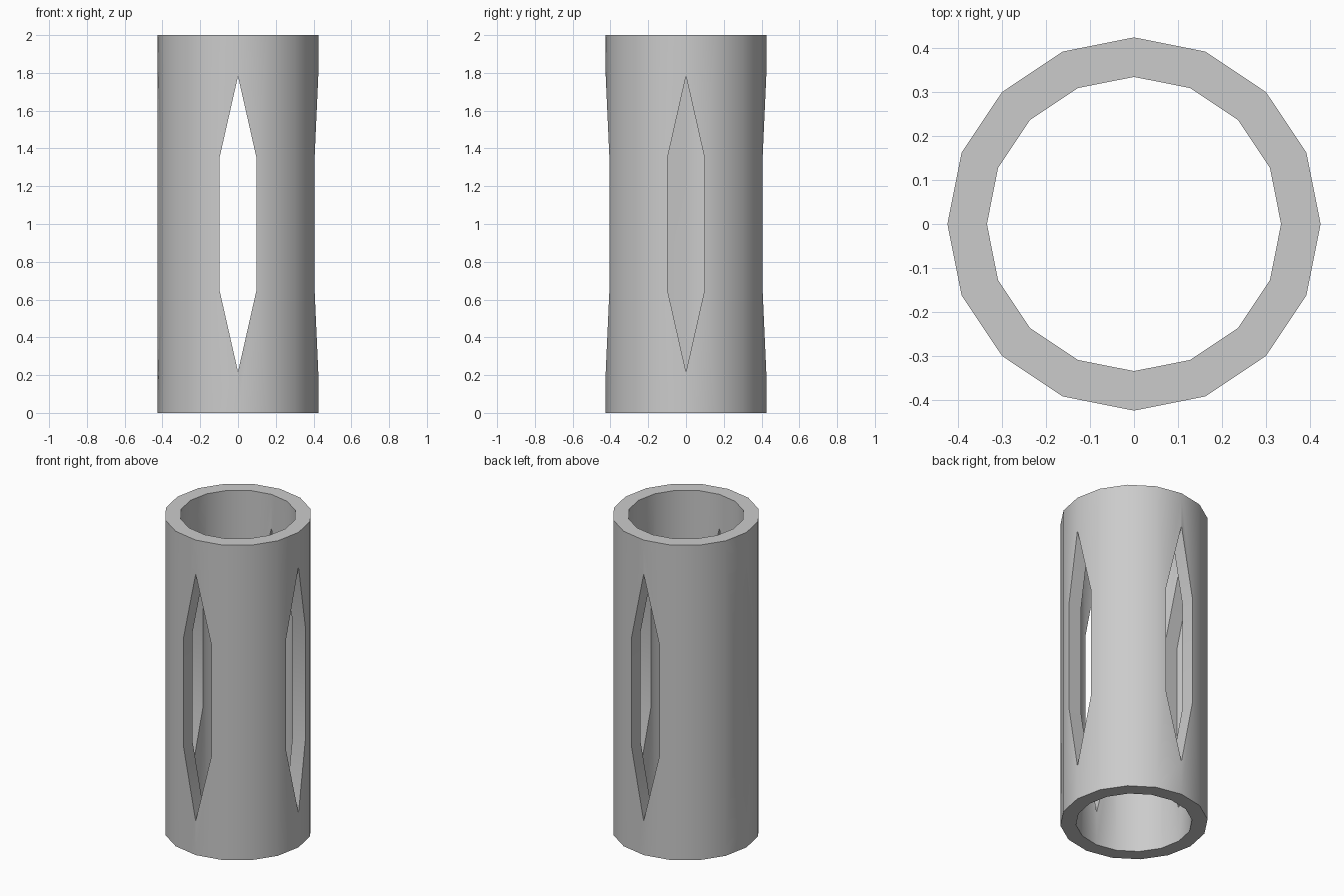
import bpy, bmesh
from math import cos, sin, pi, radians

if "Cube" in bpy.data.objects:
    bpy.data.objects.remove(bpy.data.objects["Cube"])

SIDES, R_OUT, R_IN, HEIGHT = 16, 0.425, 0.335, 2.0


def make_object(name, bm):
    bmesh.ops.recalc_face_normals(bm, faces=bm.faces)
    mesh = bpy.data.meshes.new(name)
    bm.to_mesh(mesh)
    bm.free()
    obj = bpy.data.objects.new(name, mesh)
    bpy.context.collection.objects.link(obj)
    return obj


# Hollow tube: a rectangular wall section carried round the axis
def make_tube():
    bm = bmesh.new()
    section = [(R_OUT, 0), (R_OUT, HEIGHT), (R_IN, HEIGHT), (R_IN, 0)]
    rings = []
    for i in range(SIDES):
        a = 2 * pi * i / SIDES
        rings.append([bm.verts.new((r * cos(a), r * sin(a), z)) for r, z in section])
    for i in range(SIDES):
        a, b = rings[i], rings[(i + 1) % SIDES]
        for j in range(4):
            k = (j + 1) % 4
            bm.faces.new((a[j], b[j], b[k], a[k]))
    return make_object("slotted_tube", bm)


# Pointed slot cutter running straight through the tube along y
def make_cutter(name, angle):
    bm = bmesh.new()
    outline = [(0, 0.217), (0.098, 0.65), (0.098, 1.35),
               (0, 1.783), (-0.098, 1.35), (-0.098, 0.65)]
    face = bm.faces.new([bm.verts.new((x, -0.7, z)) for x, z in outline])
    ext = bmesh.ops.extrude_face_region(bm, geom=[face], use_keep_orig=True)
    moved = [v for v in ext["geom"] if isinstance(v, bmesh.types.BMVert)]
    bmesh.ops.translate(bm, verts=moved, vec=(0, 1.4, 0))
    obj = make_object(name, bm)
    obj.rotation_euler.z = angle
    obj.hide_render = True
    return obj


tube = make_tube()
bpy.context.view_layer.objects.active = tube

# Cut front/back and left/right slots
for name, angle in (("slot_cutter_y", 0), ("slot_cutter_x", pi / 2)):
    cutter = make_cutter(name, angle)
    bpy.context.view_layer.update()
    mod = tube.modifiers.new(name, 'BOOLEAN')
    mod.operation, mod.solver, mod.object = 'DIFFERENCE', 'EXACT', cutter
    bpy.ops.object.modifier_apply(modifier=mod.name)
    bpy.data.objects.remove(cutter)

# Smooth round walls, crisp rims and slot edges
bpy.ops.object.select_all(action='DESELECT')
tube.select_set(True)
bpy.ops.object.shade_smooth_by_angle(angle=radians(30))
